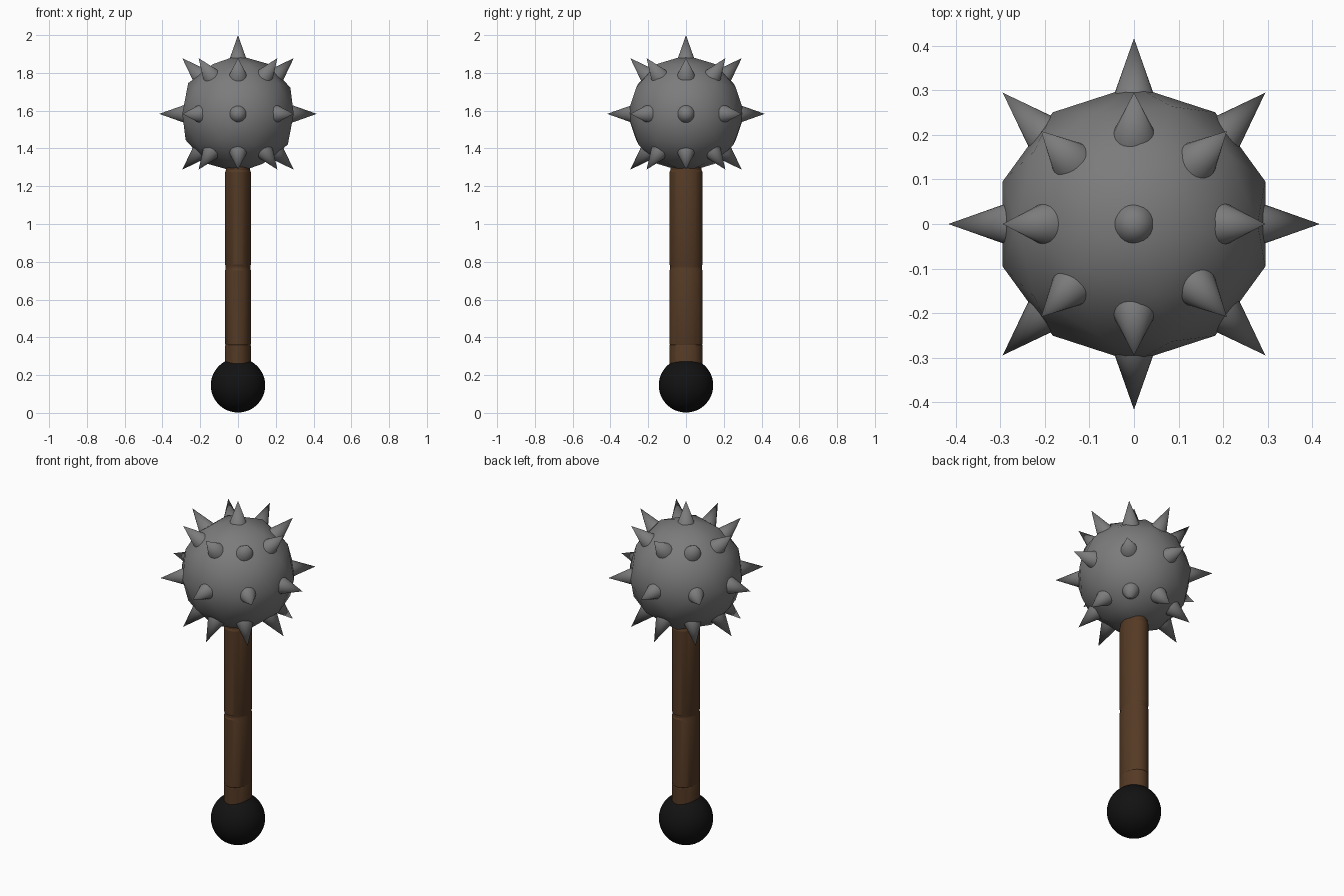
import bpy, bmesh, math
from mathutils import Vector, Matrix

if "Cube" in bpy.data.objects:
    bpy.data.objects.remove(bpy.data.objects["Cube"])


def material(name, rgb):
    m = bpy.data.materials.new(name)
    m.diffuse_color = (*rgb, 1)
    m.use_nodes = True
    m.node_tree.nodes["Principled BSDF"].inputs["Base Color"].default_value = m.diffuse_color
    return m


steel = material("steel", (0.2, 0.2, 0.2))
wood = material("wood", (0.09, 0.042, 0.018))
black = material("black", (0.006, 0.006, 0.006))


def add_object(name, bm, mat, angle=60):
    bmesh.ops.recalc_face_normals(bm, faces=bm.faces)
    mesh = bpy.data.meshes.new(name)
    bm.to_mesh(mesh)
    bm.free()
    mesh.materials.append(mat)
    ob = bpy.data.objects.new(name, mesh)
    bpy.context.collection.objects.link(ob)
    bpy.ops.object.select_all(action='DESELECT')
    ob.select_set(True)
    bpy.context.view_layer.objects.active = ob
    bpy.ops.object.shade_smooth_by_angle(angle=math.radians(angle))
    return ob


HEAD_Z = 1.583

# Head: faceted ball with smooth shading
bm = bmesh.new()
bmesh.ops.create_icosphere(bm, subdivisions=2, radius=0.31,
                           matrix=Matrix.Translation((0, 0, HEAD_Z)))
add_object("head", bm, steel)

# Spikes: three rings of eight, plus one on top
directions = [Vector((0, 0, 1))]
for elevation in (-45, 0, 45):
    e = math.radians(elevation)
    for k in range(8):
        a = k * math.pi / 4
        directions.append(Vector((math.cos(e) * math.cos(a),
                                  math.cos(e) * math.sin(a), math.sin(e))))
INNER, TIP = 0.27, 0.417
bm = bmesh.new()
for d in directions:
    place = (Matrix.Translation(Vector((0, 0, HEAD_Z)) + d * (INNER + TIP) / 2)
             @ d.to_track_quat('Z', 'Y').to_matrix().to_4x4())
    bmesh.ops.create_cone(bm, cap_ends=True, segments=24, radius1=0.052,
                          radius2=0, depth=TIP - INNER, matrix=place)
add_object("spikes", bm, steel)

# Handle: oval lathe with narrow grooves between the grips
RX, RY, SIDES = 0.068, 0.087, 40
profile = [(0.15, 1), (0.356, 1), (0.36, 0.98), (0.364, 1),
           (0.755, 1), (0.764, 0.96), (0.776, 0.96), (0.785, 1),
           (1.275, 1), (1.285, 0.95), (1.4, 0.95)]
bm = bmesh.new()
rings = []
for z, s in profile:
    rings.append([bm.verts.new((RX * s * math.cos(2 * math.pi * i / SIDES),
                                RY * s * math.sin(2 * math.pi * i / SIDES), z))
                  for i in range(SIDES)])
for lower, upper in zip(rings, rings[1:]):
    for i in range(SIDES):
        j = (i + 1) % SIDES
        bm.faces.new((lower[i], lower[j], upper[j], upper[i]))
bm.faces.new(rings[0])
bm.faces.new(rings[-1])
add_object("handle", bm, wood, 20)

# Pommel: round ball at the foot
bm = bmesh.new()
bmesh.ops.create_uvsphere(bm, u_segments=40, v_segments=24, radius=0.144,
                          matrix=Matrix.Translation((0, 0, 0.146)))
add_object("pommel", bm, black)
